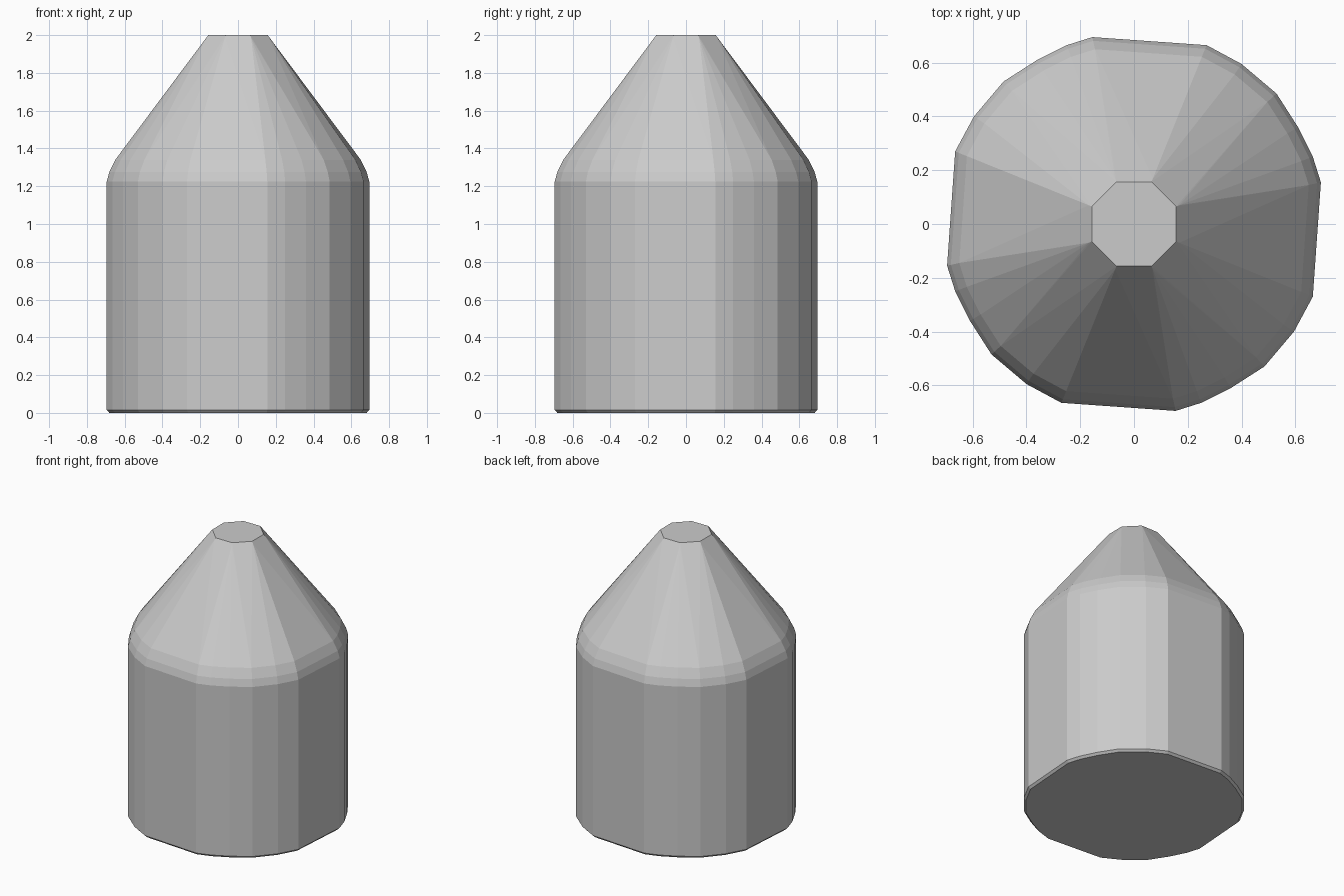
import bpy, bmesh, math
from mathutils import Vector, Matrix

if "Cube" in bpy.data.objects:
    bpy.data.objects.remove(bpy.data.objects["Cube"])

# One quarter of the irregular faceted outline, repeated four times around z
quarter = [(0.695, 0.155), (0.665, 0.25), (0.61, 0.36), (0.53, 0.485),
           (0.40, 0.595), (0.27, 0.665)]
outline = [Matrix.Rotation(math.pi / 2 * k, 2) @ Vector(p)
           for k in range(4) for p in quarter]

# Octagonal tip outline with unit circumradius
octagon = [Vector((math.cos(a), math.sin(a)))
           for a in (math.radians(22.5 + 45 * k) for k in range(8))]

# Rings: (outline, scale, height) for chamfered base, wall, rounded shoulder, tip
rings = [(outline, 0.98, 0.0), (outline, 1.0, 0.015),
         (outline, 1.0, 1.225), (outline, 0.98, 1.275), (outline, 0.935, 1.34),
         (octagon, 0.182, 1.985), (octagon, 0.17, 2.0)]

# The body is convex, so its faceted skin is the hull of the rings
bm = bmesh.new()
for shape, s, z in rings:
    for p in shape:
        bm.verts.new((p.x * s, p.y * s, z))
res = bmesh.ops.convex_hull(bm, input=bm.verts[:])
loose = [v for v in bm.verts if not v.link_faces]
bmesh.ops.delete(bm, geom=loose, context='VERTS')
bmesh.ops.dissolve_limit(bm, angle_limit=math.radians(1), verts=bm.verts[:], edges=bm.edges[:])
bmesh.ops.recalc_face_normals(bm, faces=bm.faces[:])

mesh = bpy.data.meshes.new("tapered_body")
bm.to_mesh(mesh)
bm.free()
body = bpy.data.objects.new("tapered_body", mesh)
bpy.context.collection.objects.link(body)
